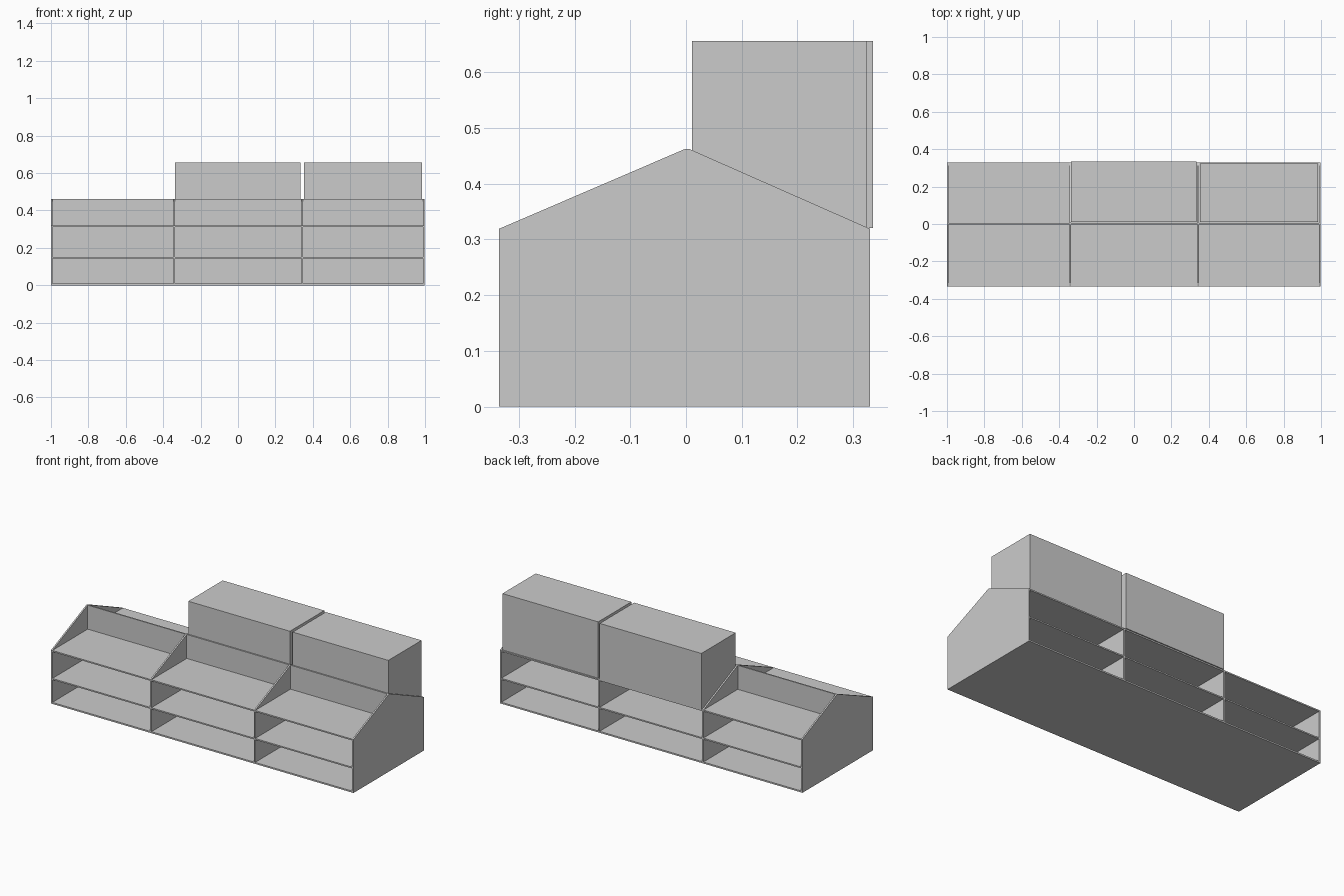
import bpy, bmesh

if "Cube" in bpy.data.objects:
    bpy.data.objects.remove(bpy.data.objects["Cube"])


def finish(name, bm):
    bmesh.ops.recalc_face_normals(bm, faces=bm.faces[:])
    me = bpy.data.meshes.new(name)
    bm.to_mesh(me)
    bm.free()
    ob = bpy.data.objects.new(name, me)
    bpy.context.collection.objects.link(ob)
    return ob


def extrude_profile(name, yz, x0, x1):
    """Prism of a (y, z) outline between two x positions."""
    bm = bmesh.new()
    face = bm.faces.new([bm.verts.new((x0, y, z)) for y, z in yz])
    ext = bmesh.ops.extrude_face_region(bm, geom=[face])
    moved = [v for v in ext["geom"] if isinstance(v, bmesh.types.BMVert)]
    bmesh.ops.translate(bm, verts=moved, vec=(x1 - x0, 0, 0))
    return finish(name, bm)


def box(name, x, y, z):
    outline = [(y[0], z[0]), (y[1], z[0]), (y[1], z[1]), (y[0], z[1])]
    return extrude_profile(name, outline, *x)


FRONT, BACK = -0.335, 0.33
EAVE, RIDGE = 0.319, 0.462

# Gable-shaped end panels and dividers
gable = [(FRONT, 0), (BACK, 0), (BACK, EAVE), (0.006, RIDGE),
         (-0.002, RIDGE), (FRONT, EAVE)]
panels = [("left_end_panel", -1.0, -0.991), ("left_divider", -0.346, -0.337),
          ("right_divider", 0.339, 0.348), ("right_end_panel", 0.988, 0.997)]
for name, x0, x1 in panels:
    extrude_profile(name, gable, x0, x1)

# Shelves and central back panel in each bay
for i in range(3):
    bay = (panels[i][2], panels[i + 1][1])
    for level, (z0, z1) in enumerate([(0, 0.009), (0.144, 0.152), (0.311, EAVE)]):
        box(f"shelf_bay{i + 1}_level{level + 1}", bay, (FRONT, BACK), (z0, z1))
    box(f"back_panel_bay{i + 1}", bay, (-0.002, 0.006), (0.009, RIDGE))

# Storage boxes standing on the rear top shelf
box("middle_storage_box", (-0.336, 0.335), (0.011, 0.335), (EAVE + 0.001, 0.656))
box("right_storage_box", (0.353, 0.985), (0.011, 0.324), (EAVE + 0.001, 0.656))
